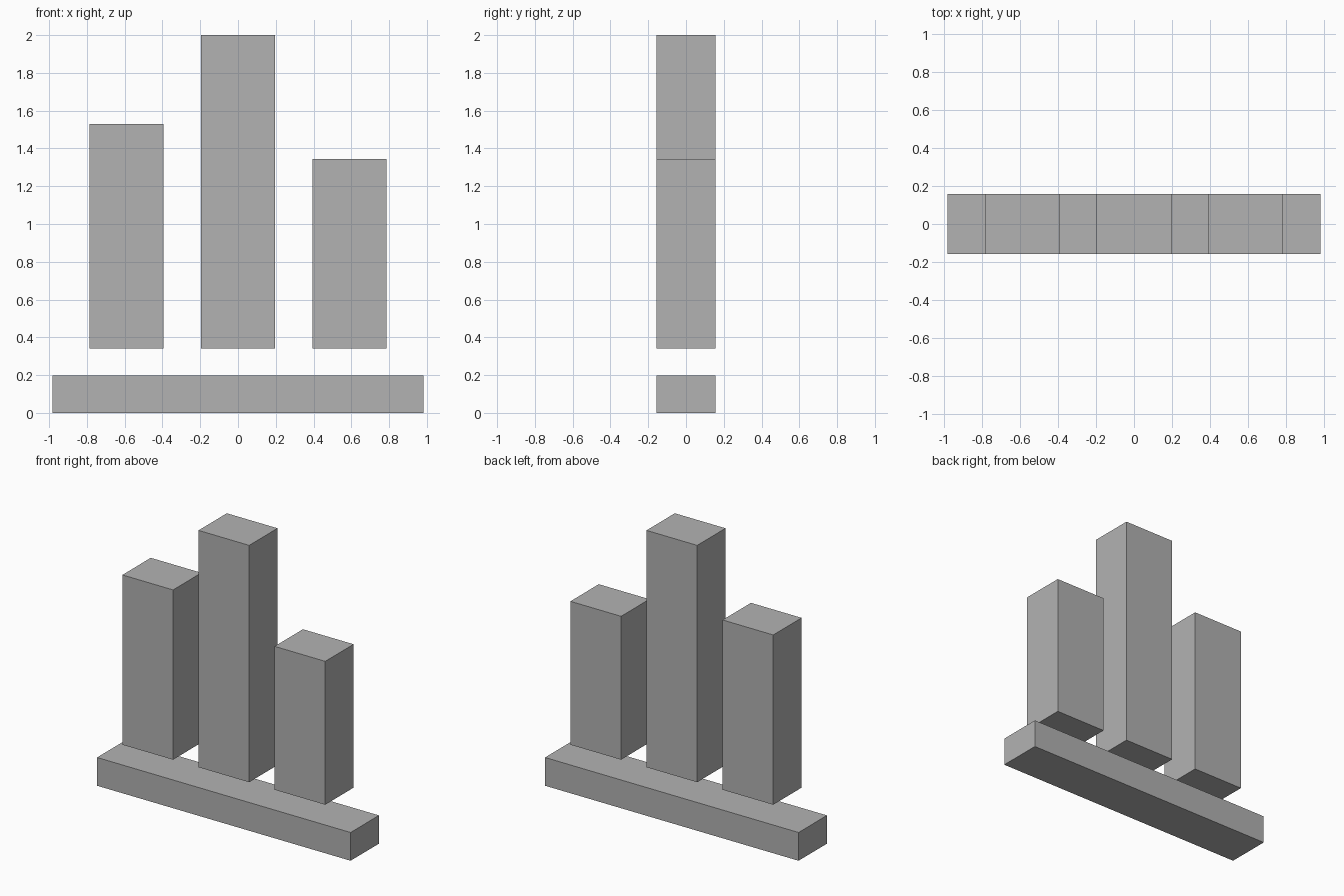
import bpy

cube = bpy.data.objects.get("Cube")
if cube:
    bpy.data.objects.remove(cube, do_unlink=True)

GREY = (0.448, 0.448, 0.448, 1.0)
mat = bpy.data.materials.new("plain_grey")
mat.use_nodes = True
mat.diffuse_color = GREY
mat.node_tree.nodes["Principled BSDF"].inputs["Base Color"].default_value = GREY

DEPTH = 0.314


def block(name, x, width, bottom, top):
    """Flat-faced box of the shared depth, standing between two heights."""
    bpy.ops.mesh.primitive_cube_add(size=1, location=(x, 0, (bottom + top) / 2))
    obj = bpy.context.object
    obj.name = name
    obj.scale = (width, DEPTH, top - bottom)
    bpy.ops.object.transform_apply(location=False, rotation=False, scale=True)
    obj.data.materials.append(mat)


# Long base bar
block("base_bar", 0, 1.966, 0, 0.198)

# Three columns floating above the base
SPACING = 0.59
for name, side, top in (("right_column", -1, 1.53),
                        ("middle_column", 0, 2.0),
                        ("left_column", 1, 1.345)):
    block(name, side * SPACING, 0.393, 0.34, top)
